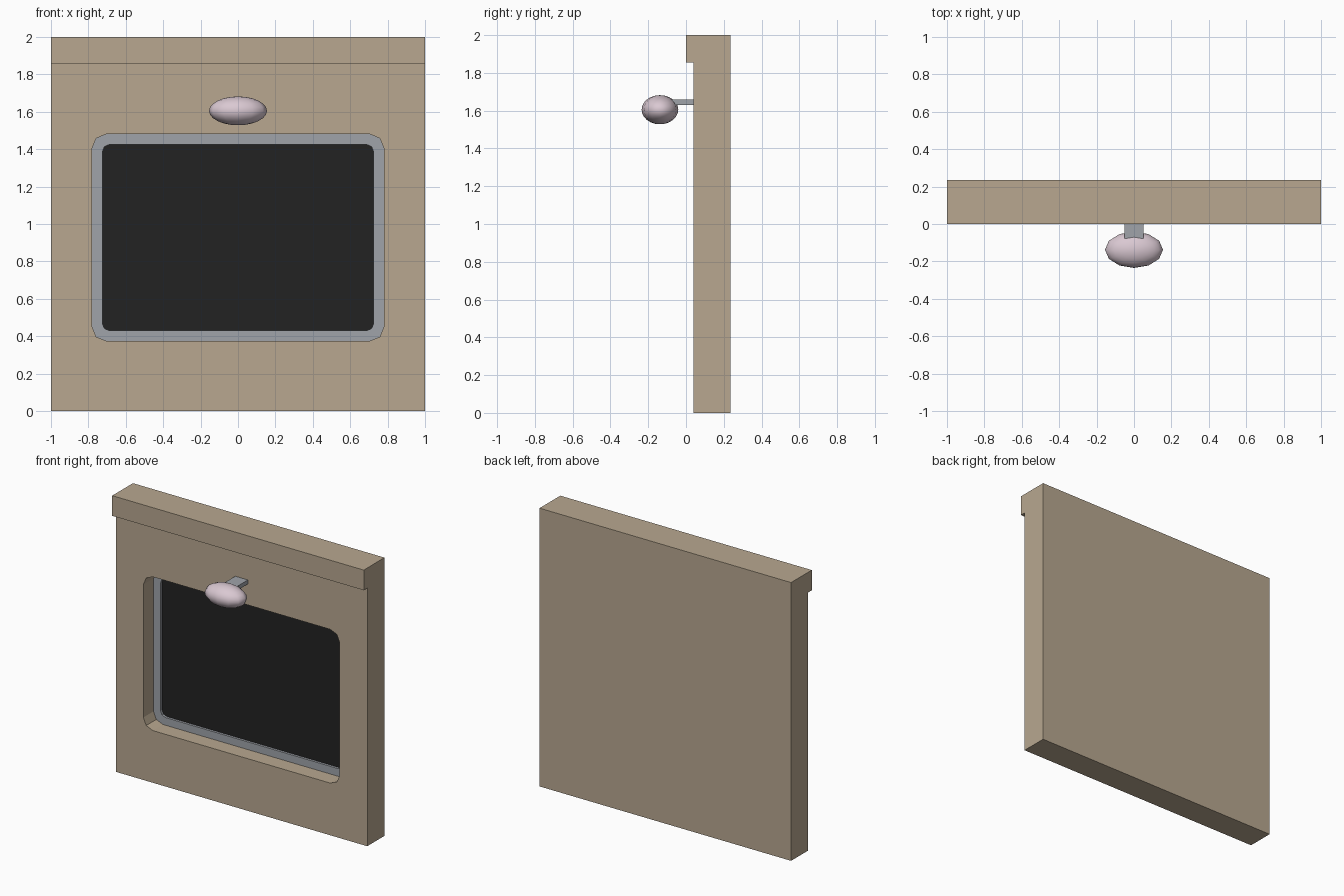
import bpy, bmesh
from math import sin, cos, pi

if "Cube" in bpy.data.objects:
    bpy.data.objects.remove(bpy.data.objects["Cube"])


def material(name, r, g, b):
    m = bpy.data.materials.new(name)
    m.use_nodes = True
    m.diffuse_color = (r, g, b, 1)
    bsdf = next(n for n in m.node_tree.nodes if n.type == 'BSDF_PRINCIPLED')
    bsdf.inputs["Base Color"].default_value = (r, g, b, 1)
    bsdf.inputs["Roughness"].default_value = 0.7
    return m


tan = material("tan", 0.48, 0.39, 0.28)
grey = material("grey", 0.35, 0.37, 0.40)
black = material("black", 0.016, 0.016, 0.016)
pink = material("pale_pink", 0.70, 0.58, 0.645)


def finish(name, bm, mat):
    bmesh.ops.recalc_face_normals(bm, faces=bm.faces)
    mesh = bpy.data.meshes.new(name)
    bm.to_mesh(mesh)
    bm.free()
    mesh.materials.append(mat)
    obj = bpy.data.objects.new(name, mesh)
    bpy.context.collection.objects.link(obj)
    return obj


def rounded_rect(half_x, z0, z1, r, steps=2):
    """Outline in (x, z) with rounded corners."""
    corners = [(half_x - r, z1 - r), (r - half_x, z1 - r),
               (r - half_x, z0 + r), (half_x - r, z0 + r)]
    return [(cx + r * cos((k + i / steps) * pi / 2),
             cz + r * sin((k + i / steps) * pi / 2))
            for k, (cx, cz) in enumerate(corners) for i in range(steps + 1)]


def prism(name, outline, y0, y1, mat, hole=None):
    """Extrude an (x, z) outline along y, optionally as a ring."""
    bm = bmesh.new()
    rings = [(outline, y0), (outline, y1)]
    if hole:
        rings += [(hole, y1), (hole, y0)]
    loops = [[bm.verts.new((x, y, z)) for x, z in pts] for pts, y in rings]
    n = len(outline)
    pairs = list(zip(loops, loops[1:]))
    if hole:
        pairs.append((loops[-1], loops[0]))
    else:
        bm.faces.new(loops[0])
        bm.faces.new(loops[1])
    for a, b in pairs:
        for i in range(n):
            j = (i + 1) % n
            bm.faces.new((a[i], a[j], b[j], b[i]))
    return finish(name, bm, mat)


# Wall panel with the overhanging top ledge, extruded across x
bm = bmesh.new()
profile = [(0.04, 0), (0.235, 0), (0.235, 2), (0, 2), (0, 1.855), (0.04, 1.855)]
side = bm.faces.new([bm.verts.new((-1, y, z)) for y, z in profile])
new = bmesh.ops.extrude_face_region(bm, geom=[side])["geom"]
bmesh.ops.translate(bm, vec=(2, 0, 0),
                    verts=[v for v in new if isinstance(v, bmesh.types.BMVert)])
wall = finish("wall_panel", bm, tan)

# Recess for the window
opening = rounded_rect(0.78, 0.375, 1.48, 0.075)
cutter = prism("recess_cutter", opening, -0.1, 0.18, tan)
cutter.hide_render = True
mod = wall.modifiers.new("recess", 'BOOLEAN')
mod.operation = 'DIFFERENCE'
mod.solver = 'EXACT'
mod.object = cutter
bpy.context.view_layer.objects.active = wall
bpy.ops.object.modifier_apply(modifier=mod.name)
bpy.data.objects.remove(cutter)

# Window frame and dark pane
inner = rounded_rect(0.725, 0.43, 1.425, 0.038)
prism("window_frame", opening, 0.155, 0.18, grey, hole=inner)
prism("window_pane", inner, 0.172, 0.18, black)

# Bracket holding the lamp
bracket = [(-0.05, 1.63), (0.05, 1.63), (0.05, 1.66), (-0.05, 1.66)]
prism("lamp_bracket", bracket, -0.12, 0.045, grey)

# Smooth oval lamp
bm = bmesh.new()
bmesh.ops.create_uvsphere(bm, u_segments=12, v_segments=12, radius=1)
bmesh.ops.scale(bm, vec=(0.155, 0.097, 0.077), verts=bm.verts)
bmesh.ops.translate(bm, vec=(0, -0.138, 1.605), verts=bm.verts)
for f in bm.faces:
    f.smooth = True
finish("lamp", bm, pink)
